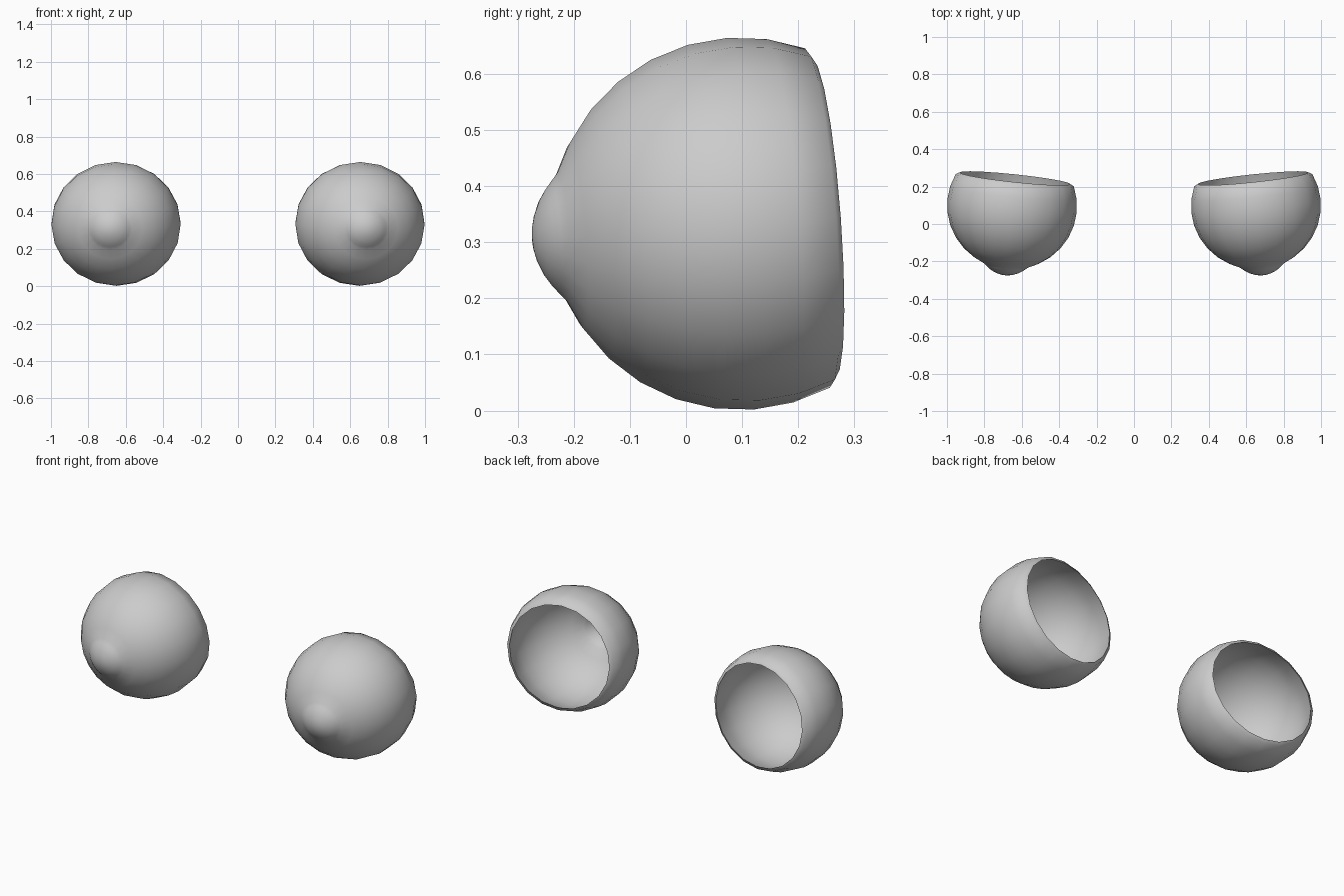
import bpy, bmesh, math
from mathutils import Vector, Matrix

if "Cube" in bpy.data.objects:
    bpy.data.objects.remove(bpy.data.objects["Cube"])

SEGMENTS = 20
RX, RZ, DEPTH = 0.3475, 0.332, 0.34      # ellipsoid radii: sideways, up, along the axis
WALL = 0.012

grey = bpy.data.materials.new("light grey")
grey.diffuse_color = (0.6, 0.6, 0.6, 1)
grey.use_nodes = True
grey.node_tree.nodes["Principled BSDF"].inputs["Base Color"].default_value = grey.diffuse_color

# Front bulge as (radius, distance along the axis)
BULGE = [(0.0, 0.374), (0.022, 0.372), (0.042, 0.367), (0.068, 0.356),
         (0.085, 0.345), (0.1, 0.333), (0.115, 0.320)]


def cup_profile(wall, last_angle):
    """Bulge followed by ellipsoid rings; radius is relative to RZ."""
    k = 1 - wall / RZ
    pts = [(r * (1 - wall / 0.13) / RZ, a - wall) for r, a in BULGE]
    for deg in list(range(30, 114, 12)) + [last_angle]:
        t = math.radians(deg)
        pts.append((k * math.sin(t), (DEPTH - wall) * math.cos(t)))
    return pts


def make_shell(name, side):
    # Outer wall from the front to the rim, then the inner wall back to the front
    profile = cup_profile(0, 114) + cup_profile(WALL, 117)[::-1]
    bm = bmesh.new()
    rings = []
    for r, a in profile:
        if r < 1e-6:
            rings.append([bm.verts.new((0, -a, 0))])
            continue
        rings.append([bm.verts.new((r * RX * math.cos(t), -a, r * RZ * math.sin(t)))
                      for t in (2 * math.pi * i / SEGMENTS for i in range(SEGMENTS))])
    for lo, hi in zip(rings, rings[1:]):
        for i in range(SEGMENTS):
            j = (i + 1) % SEGMENTS
            if len(lo) == 1:
                bm.faces.new((lo[0], hi[i], hi[j]))
            elif len(hi) == 1:
                bm.faces.new((lo[i], hi[0], lo[j]))
            else:
                bm.faces.new((lo[i], hi[i], hi[j], lo[j]))
    # Turn outward and slightly down, then place on its side
    turn = Matrix.Rotation(math.radians(6 * side), 4, 'Z') @ Matrix.Rotation(math.radians(4.2), 4, 'X')
    bm.transform(Matrix.Translation(Vector((0.652 * side, 0.097, 0.333))) @ turn)
    bmesh.ops.recalc_face_normals(bm, faces=bm.faces)
    mesh = bpy.data.meshes.new(name)
    bm.to_mesh(mesh)
    bm.free()
    mesh.materials.append(grey)
    obj = bpy.data.objects.new(name, mesh)
    bpy.context.collection.objects.link(obj)
    bpy.context.view_layer.objects.active = obj
    obj.select_set(True)
    bpy.ops.object.shade_smooth_by_angle(angle=math.radians(45))
    obj.select_set(False)


make_shell("right_eye_shell", 1)
make_shell("left_eye_shell", -1)
